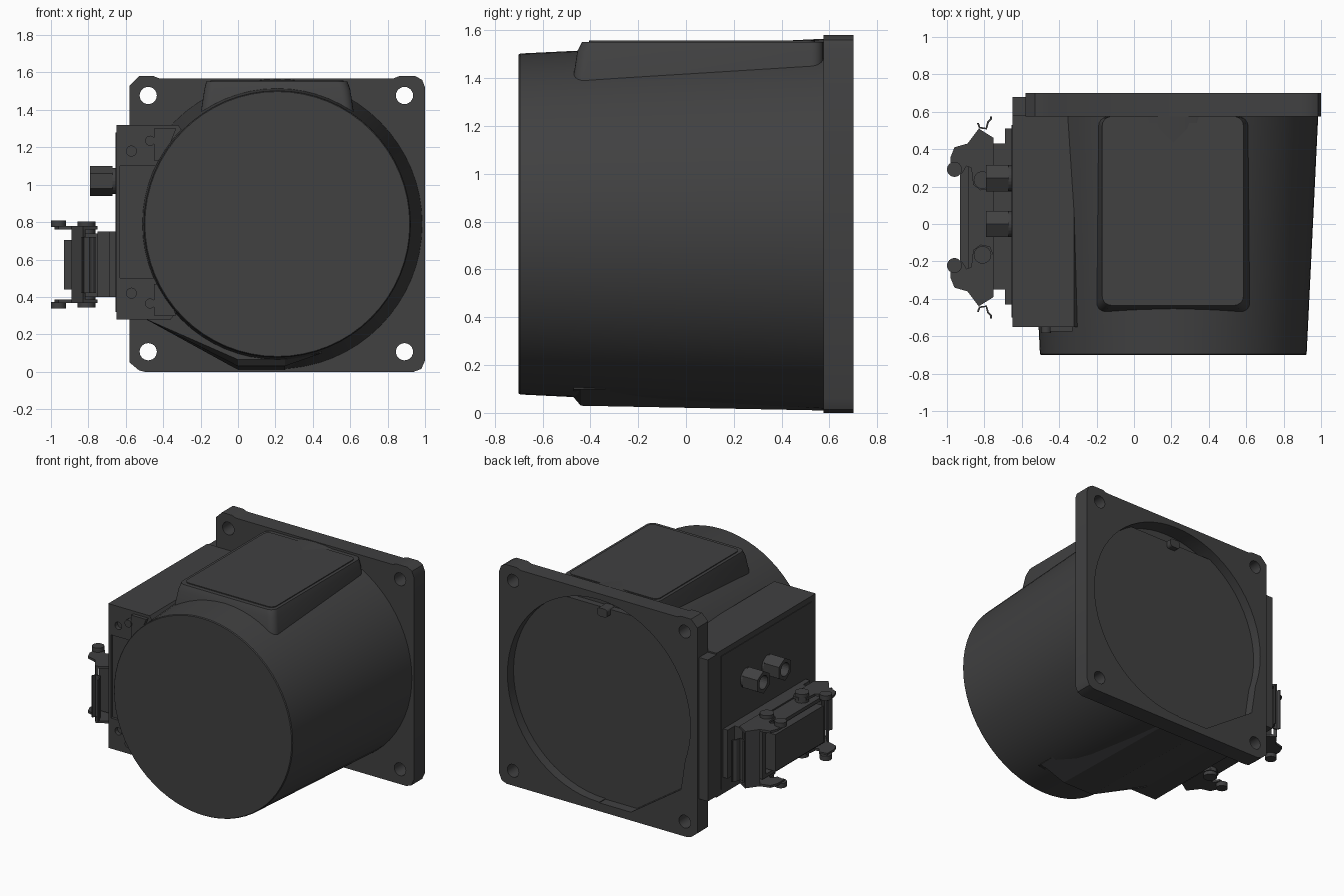
import bpy
import bmesh
from math import cos, sin, pi, radians, hypot

if "Cube" in bpy.data.objects:
    bpy.data.objects.remove(bpy.data.objects["Cube"])

grey = bpy.data.materials.new("dark grey")
grey.use_nodes = True
COLOUR = (0.052, 0.052, 0.053, 1)
grey.diffuse_color = COLOUR
grey.node_tree.nodes["Principled BSDF"].inputs["Base Color"].default_value = COLOUR

CX, CZ = 0.21, 0.79           # housing axis
PLACE = {"x": lambda p, a: (a, p[0], p[1]),
         "y": lambda p, a: (p[0], a, p[1]),
         "z": lambda p, a: (p[0], p[1], a)}


def loft(name, rings, axis):
    """Solid through rings of (outline, position along axis)."""
    bm = bmesh.new()
    loops = [[bm.verts.new(PLACE[axis](p, a)) for p in pts] for pts, a in rings]
    n = len(loops[0])
    for lo, hi in zip(loops, loops[1:]):
        for i in range(n):
            j = (i + 1) % n
            bm.faces.new((lo[i], lo[j], hi[j], hi[i]))
    bm.faces.new(loops[0])
    bm.faces.new(loops[-1])
    bmesh.ops.recalc_face_normals(bm, faces=bm.faces)
    mesh = bpy.data.meshes.new(name)
    bm.to_mesh(mesh)
    bm.free()
    mesh.materials.append(grey)
    obj = bpy.data.objects.new(name, mesh)
    bpy.context.collection.objects.link(obj)
    return obj


def prism(name, pts, axis, a, b):
    return loft(name, [(pts, a), (pts, b)], axis)


def circle(u, v, r, n=24, turn=0.0):
    return [(u + r * cos(2 * pi * i / n + turn), v + r * sin(2 * pi * i / n + turn))
            for i in range(n)]


def rect(u0, u1, v0, v1, r=0.0):
    if r == 0:
        return [(u0, v0), (u1, v0), (u1, v1), (u0, v1)]
    pts = []
    for k, (u, v) in enumerate([(u1 - r, v1 - r), (u0 + r, v1 - r),
                                (u0 + r, v0 + r), (u1 - r, v0 + r)]):
        for s in range(6):
            t = pi / 2 * (k + s / 5)
            pts.append((u + r * cos(t), v + r * sin(t)))
    return pts


def ribbon(path, t):
    """Outline of a strip of thickness t along a path."""
    left, right = [], []
    for i, (x, y) in enumerate(path):
        (x0, y0), (x1, y1) = path[max(i - 1, 0)], path[min(i + 1, len(path) - 1)]
        d = hypot(x1 - x0, y1 - y0) * 2 / t
        nx, ny = (y0 - y1) / d, (x1 - x0) / d
        left.append((x + nx, y + ny))
        right.append((x - nx, y - ny))
    return left + right[::-1]


def block(name, x, y, z):
    return prism(name, rect(*x, *y), "z", *z)


def cut(obj, cutters):
    """Subtract the cutters and discard them."""
    for c in cutters:
        c.hide_render = True
        m = obj.modifiers.new("cut", "BOOLEAN")
        m.operation, m.object, m.solver = "DIFFERENCE", c, "EXACT"
    bpy.context.view_layer.update()
    mesh = bpy.data.meshes.new_from_object(
        obj.evaluated_get(bpy.context.evaluated_depsgraph_get()))
    obj.modifiers.clear()
    obj.data = mesh
    for c in cutters:
        bpy.data.objects.remove(c)


def smooth(obj, angle=30):
    bpy.ops.object.select_all(action="DESELECT")
    obj.select_set(True)
    bpy.context.view_layer.objects.active = obj
    bpy.ops.object.shade_smooth_by_angle(angle=radians(angle))


# Tapered round housing with a small front chamfer
housing = loft("housing", [(circle(CX, CZ, r, 64), y) for r, y in
                           ((0.708, -0.70), (0.713, -0.694), (0.775, 0.58))], "y")
smooth(housing)

# Square mounting flange with four bolt holes and a shallow rear recess
flange_outline = [(-0.58, 0.05), (-0.53, 0.008), (-0.50, 0), (0.94, 0), (0.98, 0.015),
                  (1.0, 0.06), (1.0, 1.52), (0.985, 1.56), (0.95, 1.58), (0.86, 1.58),
                  (0.83, 1.568), (-0.42, 1.568), (-0.45, 1.58), (-0.53, 1.58),
                  (-0.58, 1.53)]
flange = prism("mounting_flange", flange_outline, "y", 0.575, 0.70)
rim = circle(0.205, 0.795, 0.73, 64)
cut(flange, [prism("recess_cutter", rim, "y", 0.63, 0.8),
             prism("corner_cutter", [(-0.45, 0.33), (-0.05, 0.06), (0.2, 0.06),
                                     (0.2, 0.8), (-0.52, 0.8)], "y", 0.63, 0.8),
             prism("pocket_cutter", [p for p in rim if p[1] > 1.41], "y", 0.585, 0.8)]
    + [prism("bolt_cutter", circle(x, z, 0.046), "y", 0.5, 0.8)
       for x in (-0.48, 0.89) for z in (0.107, 1.477)])
smooth(flange)
prism("inner_lug", rect(0.16, 0.24, 1.39, 1.45, 0.02), "y", 0.58, 0.67)

# Raised pad on top with a cover plate
pad = loft("top_pad", [(rect(-0.20, 0.62, -0.475, 0.575, 0.05), 1.38),
                       (rect(-0.18, 0.60, -0.455, 0.575, 0.05), 1.51),
                       (rect(-0.17, 0.585, -0.435, 0.575, 0.05), 1.552)], "z")
smooth(pad)
plate = prism("cover_plate", rect(-0.148, 0.563, -0.405, 0.54, 0.04), "z", 1.551, 1.558)
smooth(plate)

# Fairing from the terminal box down to the underside of the housing
loft("lower_fairing", [([(-0.5, 0.285), (0.0, 0.03 - drop), (0.25, 0.03 - drop),
                         (0.45, 0.1), (0.3, 0.5), (-0.4, 0.6)], y)
                       for drop, y in ((-0.035, -0.47), (0, -0.44), (0.02, 0.58))], "y")

# Terminal box on the right side
box = prism("terminal_box", [(-0.65, 0.28), (-0.36, 0.28), (-0.1, 0.6), (-0.1, 1.0),
                             (-0.32, 1.32), (-0.65, 1.32)], "y", -0.55, 0.58)
cut(box, [block("front_cutter", (-0.63, 0), (-0.7, -0.53), (0.5, 1.1))]
    + [prism("screw_cutter", circle(x, z, 0.027, 16), "y", -0.6, -0.52)
       for x, z in ((-0.57, 1.18), (-0.57, 0.42))])
for side, flip in (("upper", 1), ("lower", -1)):
    z = [0.8 + flip * d for d in (0.5, 0.33, 0.435)]
    prism(side + "_corner_plate", [(-0.45, z[0]), (-0.45, z[1]), (-0.40, z[1]),
                                   (-0.33, z[0])], "y", -0.575, -0.54)
    smooth(prism(side + "_screw", circle(-0.47, z[2], 0.027, 16), "y", -0.583, -0.54))
block("rear_rib", (-0.65, -0.56), (0.57, 0.68), (0.29, 1.31))
block("side_panel", (-0.654, -0.64), (-0.50, 0.53), (0.32, 1.28))

# Hexagonal cable glands
for i, y in enumerate((0.245, 0.0)):
    prism(f"gland_neck_{i + 1}", circle(y, 1.02, 0.07), "x", -0.69, -0.64)
    gland = prism(f"cable_gland_{i + 1}", circle(y, 1.02, 0.081, 6, pi / 6),
                  "x", -0.79, -0.67)
    cut(gland, [prism("bore_cutter", circle(y, 1.02, 0.048), "x", -0.85, -0.70)])

# Rectangular connector: base, shoulder, hood and insert
block("connector_base", (-0.69, -0.64), (-0.43, 0.51), (0.40, 0.75))
block("connector_shoulder", (-0.75, -0.68), (-0.35, 0.43), (0.40, 0.75))
hood = block("connector_hood", (-0.885, -0.74), (-0.32, 0.39), (0.40, 0.74))
cut(hood, [block("hood_cutter", (-1, -0.80), (-0.28, 0.35), (0.425, 0.715))])
block("connector_insert", (-0.93, -0.79), (-0.24, 0.31), (0.44, 0.705))

# Locking levers, mirrored to both ends and both sides of the connector
LEVER = [(-0.92, 0.27), (-0.895, 0.31), (-0.87, 0.30), (-0.86, 0.21), (-0.82, 0.18),
         (-0.77, 0.19), (-0.75, 0.24), (-0.75, 0.46), (-0.83, 0.51), (-0.89, 0.43),
         (-0.96, 0.41), (-0.98, 0.36), (-0.98, 0.28)]
HOOK = [(-0.835, 0.54), (-0.825, 0.515), (-0.79, 0.51), (-0.78, 0.545), (-0.765, 0.56),
        (-0.765, 0.575)]
for end, ey in (("rear", 1), ("front", -1)):
    def to_end(pts):
        return [(x, 0.035 + ey * (y - 0.035)) for x, y in pts]
    prism(end + "_lever_hook", to_end(ribbon(HOOK, 0.01)), "z", 0.42, 0.72)
    prism(end + "_lever_bridge", to_end([(-0.83, 0.51), (-0.89, 0.43), (-0.88, 0.42),
                                         (-0.815, 0.495)]), "z", 0.37, 0.775)
    for side, ez in (("upper", 1), ("lower", -1)):
        def height(d):
            return 0.573 + ez * d
        label = f"{end}_{side}_lever"
        prism(label + "_plate", to_end(LEVER), "z", height(0.188), height(0.205))
        for part, x, y, r, d0, d1 in (("pivot", -0.81, 0.235, 0.047, 0.16, 0.23),
                                      ("knob", -0.96, 0.292, 0.04, 0.20, 0.235)):
            smooth(prism(f"{label}_{part}", to_end(circle(x, y, r)), "z",
                         height(d0), height(d1)))
